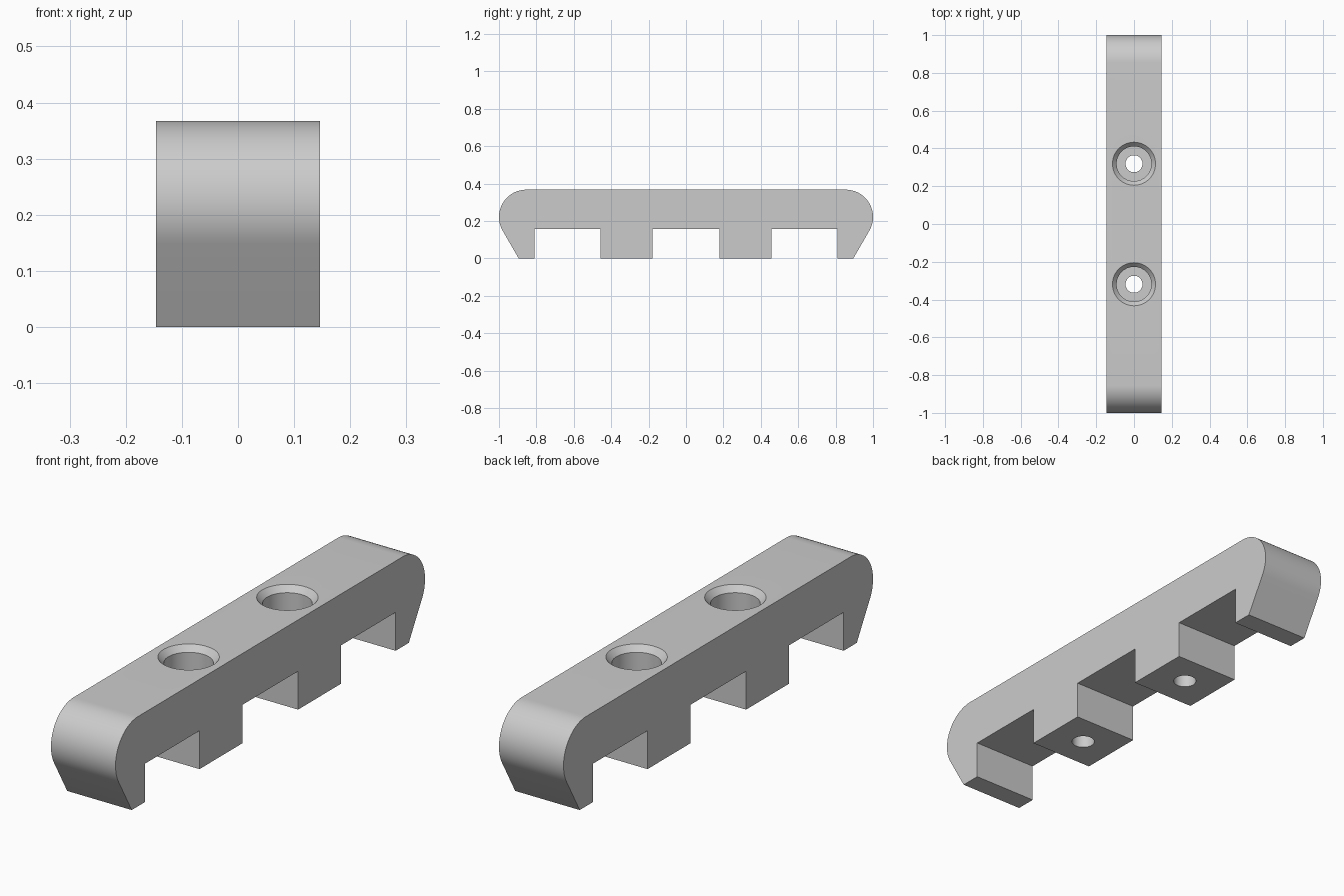
import bpy, bmesh, math

if "Cube" in bpy.data.objects:
    bpy.data.objects.remove(bpy.data.objects["Cube"])

HALF_WIDTH, HEIGHT, NOTCH = 0.146, 0.367, 0.157
RADIUS = 0.146
HOLE_Y = 0.319

grey = bpy.data.materials.new("plain grey")
grey.use_nodes = True
colour = (0.6, 0.6, 0.6, 1)
grey.diffuse_color = colour
grey.node_tree.nodes["Principled BSDF"].inputs["Base Color"].default_value = colour


def make_object(name, bm):
    bmesh.ops.recalc_face_normals(bm, faces=bm.faces)
    mesh = bpy.data.meshes.new(name)
    bm.to_mesh(mesh)
    bm.free()
    mesh.materials.append(grey)
    obj = bpy.data.objects.new(name, mesh)
    bpy.context.collection.objects.link(obj)
    return obj


def stepped_cutter(name, y):
    # Lathed screw hole: through hole, counterbore and chamfered rim
    profile = [(0, -0.1), (0.045, -0.1), (0.045, 0.16), (0.092, 0.16),
               (0.092, HEIGHT - 0.024), (0.114, HEIGHT), (0.114, 0.5), (0, 0.5)]
    bm = bmesh.new()
    verts = [bm.verts.new((r, 0, z)) for r, z in profile]
    edges = [bm.edges.new(pair) for pair in zip(verts, verts[1:])]
    bmesh.ops.spin(bm, geom=verts + edges, axis=(0, 0, 1), cent=(0, 0, 0),
                   angle=math.tau, steps=64)
    bmesh.ops.remove_doubles(bm, verts=bm.verts, dist=0.0001)
    bmesh.ops.translate(bm, verts=bm.verts, vec=(0, y, 0))
    cutter = make_object(name, bm)
    cutter.hide_render = True
    return cutter


# Side outline: notched underside, slanted end, rounded shoulder, then mirrored
half = [(0.18, NOTCH), (0.18, 0), (0.457, 0), (0.457, NOTCH),
        (0.81, NOTCH), (0.81, 0), (0.895, 0)]
for i in range(25):
    a = math.radians(-30 + 120 * i / 24)
    half.append((1 - RADIUS + RADIUS * math.cos(a),
                 HEIGHT - RADIUS + RADIUS * math.sin(a)))
outline = half + [(-y, z) for y, z in reversed(half)]

# Bar body
bm = bmesh.new()
face = bm.faces.new([bm.verts.new((-HALF_WIDTH, y, z)) for y, z in outline])
ext = bmesh.ops.extrude_face_region(bm, geom=[face])
moved = [v for v in ext["geom"] if isinstance(v, bmesh.types.BMVert)]
bmesh.ops.translate(bm, verts=moved, vec=(2 * HALF_WIDTH, 0, 0))
bar = make_object("mounting_bar", bm)

# Cut both screw holes
bpy.ops.object.select_all(action="DESELECT")
bar.select_set(True)
bpy.context.view_layer.objects.active = bar
for name, y in (("front_hole_cutter", -HOLE_Y), ("back_hole_cutter", HOLE_Y)):
    cutter = stepped_cutter(name, y)
    mod = bar.modifiers.new("screw hole", "BOOLEAN")
    mod.operation = "DIFFERENCE"
    mod.solver = "EXACT"
    mod.object = cutter
    bpy.ops.object.modifier_apply(modifier=mod.name)
    bpy.data.objects.remove(cutter)

bpy.ops.object.shade_smooth_by_angle(angle=math.radians(25))
